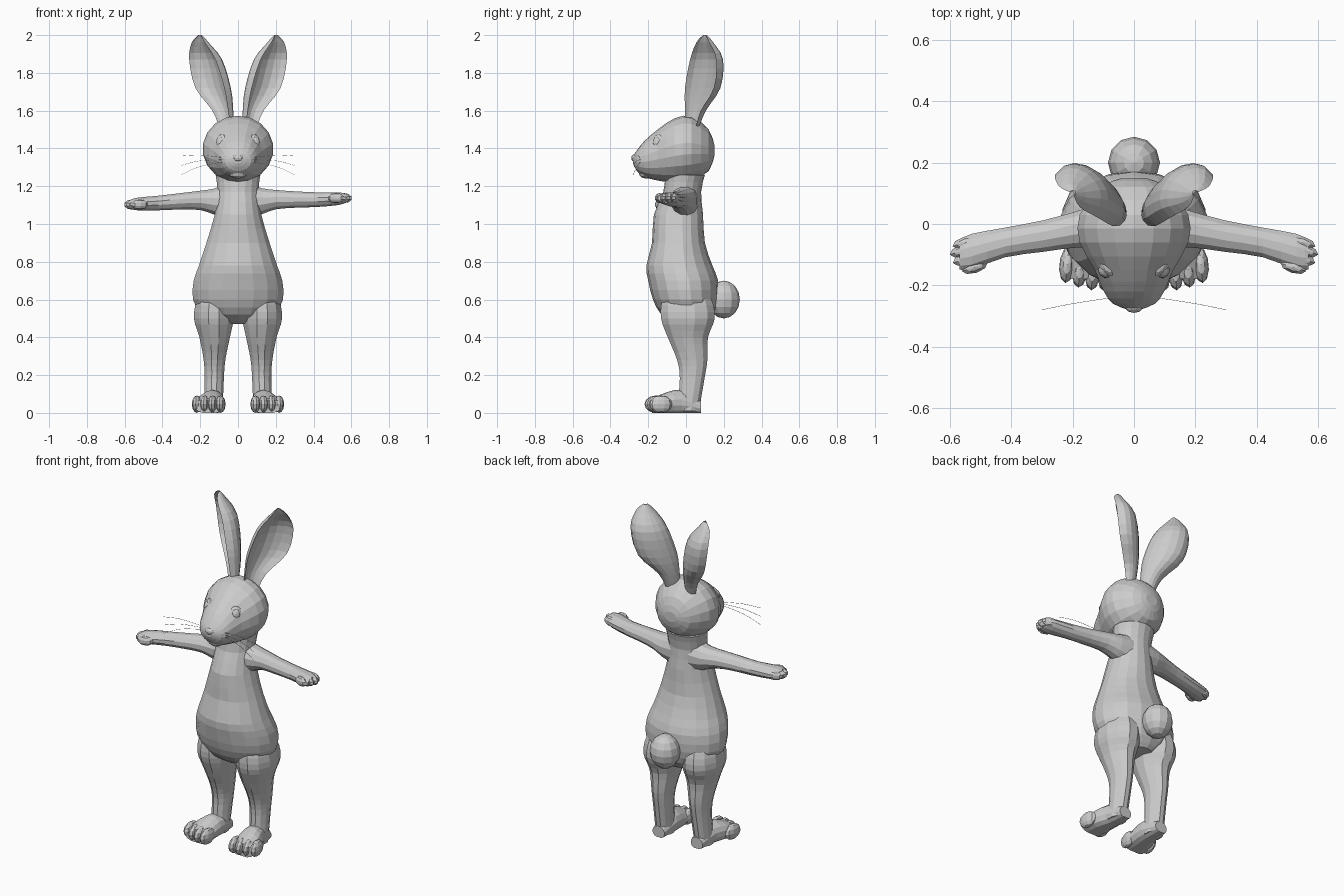
import bpy
import bmesh
import math
from mathutils import Matrix, Vector

default_cube = bpy.data.objects.get("Cube")
if default_cube:
    bpy.data.objects.remove(default_cube, do_unlink=True)

grey = (.6, .6, .6, 1)
fur = bpy.data.materials.new("grey_fur")
fur.use_nodes = True
fur.diffuse_color = grey
fur.node_tree.nodes["Principled BSDF"].inputs["Base Color"].default_value = grey

across, along, up = Matrix.Identity(3)


def finish(name, bm):
    """Turn a bmesh into a fur-coloured object."""
    bmesh.ops.recalc_face_normals(bm, faces=bm.faces)
    mesh = bpy.data.meshes.new(name)
    bm.to_mesh(mesh)
    bm.free()
    mesh.materials.append(fur)
    bpy.context.collection.objects.link(bpy.data.objects.new(name, mesh))


def oval(sides):
    """Points of a unit circle."""
    angles = [math.tau * (i + .5) / sides for i in range(sides)]
    return [(math.cos(angle), math.sin(angle)) for angle in angles]


def refine(rows, steps):
    """Add rows between the given ones along a smooth curve."""
    rows = [Vector(row) for row in rows]
    padded = [rows[0]] + rows + [rows[-1]]
    result = []
    for before, start, end, after in zip(padded, padded[1:], padded[2:], padded[3:]):
        leave, arrive = (end - before) / 2, (after - start) / 2
        for step in range(steps):
            t = step / steps
            ease = t * t * (3 - 2 * t)
            bend = leave * t * (1 - t) ** 2 - arrive * t * t * (1 - t)
            result.append(start.lerp(end, ease) + bend)
    return result + [rows[-1]]


def loft(name, rows, u, v, profile, steps):
    """Skin rows of x, y, z, half size along u, half size along v."""
    bm = bmesh.new()
    rings = []
    for x, y, z, a, b in refine(rows, steps):
        centre = Vector((x, y, z))
        rings.append([bm.verts.new(centre + u * a * p + v * b * q) for p, q in profile])
    for lower, upper in zip(rings, rings[1:]):
        for i in range(len(profile)):
            bm.faces.new((lower[i - 1], lower[i], upper[i], upper[i - 1]))
    bm.faces.new(rings[0])
    bm.faces.new(rings[-1])
    finish(name, bm)


def ball(name, centre, size, turn=0, sides=10):
    """A stretched sphere, turned about the vertical."""
    bm = bmesh.new()
    place = Matrix.Translation(centre) @ Matrix.Rotation(turn, 4, 'Z') @ Matrix.Diagonal((*size, 1))
    bmesh.ops.create_uvsphere(bm, u_segments=sides, v_segments=sides * 2 // 3, radius=1, matrix=place)
    finish(name, bm)


# Torso: height, half width, front, back
torso = [(.47, .08, -.05, .11), (.52, .19, -.13, .15), (.6, .242, -.175, .17), (.7, .238, -.2, .17),
         (.78, .21, -.21, .14), (.9, .17, -.18, .1), (1.05, .125, -.17, .09), (1.17, .11, -.12, .08),
         (1.26, .12, -.11, .1)]
loft("torso", [(0, (front + back) / 2, z, width, (back - front) / 2)
               for z, width, front, back in torso], across, along, oval(18), 2)

# Head from the skull to the muzzle: depth, bottom, top, half width
head = [(.15, 1.36, 1.42, .04), (.12, 1.28, 1.5, .11), (.03, 1.23, 1.57, .18), (-.06, 1.22, 1.56, .18),
        (-.15, 1.23, 1.5, .13), (-.22, 1.25, 1.44, .1), (-.26, 1.28, 1.39, .07), (-.28, 1.32, 1.36, .02)]
loft("head", [(0, y, (bottom + top) / 2, width, (top - bottom) / 2)
              for y, bottom, top, width in head], across, up, oval(18), 2)
ball("nose", (0, -.27, 1.35), (.03, .02, .02))
ball("chin", (0, -.21, 1.27), (.05, .04, .03))

# Tail with its root
ball("tail_root", (0, .16, .6), (.06, .08, .06))
ball("tail", (0, .2, .6), (.085, .085, .1), sides=12)

# Ear cross-section: deep hollow with a raised rim in front, rounded behind
ear_cup = [(p, .6 - 1.1 * q if q > 0 else q) for p, q in oval(16)]

# Foot cross-section: rounded above, flat below
sole = [(p, max(q * 1.2, -1)) for p, q in oval(14)]

for side, s in (("left", 1), ("right", -1)):
    # Ears, opening forward and outward
    ear = [(.06, .03, 1.5, .04, .03), (.08, .05, 1.6, .06, .05), (.13, .09, 1.72, .11, .07),
           (.17, .11, 1.87, .1, .07), (.2, .1, 1.96, .05, .04), (.2, .1, 2, .01, .01)]
    loft(f"{side}_ear", [(s * x, *rest) for x, *rest in ear],
         (s * across + along).normalized(), (s * across - along).normalized(), ear_cup, 3)

    # Eyes, lids and cheek pads
    ball(f"{side}_eyelid", (s * .085, -.145, 1.43), (.04, .023, .045), s * .8, 12)
    ball(f"{side}_eye", (s * .09, -.15, 1.43), (.027, .027, .034), s * .8, 12)
    ball(f"{side}_cheek", (s * .04, -.22, 1.32), (.055, .04, .04), s * .4)

    # Whiskers fanning out from the muzzle
    for i in range(3):
        root, tip = 1.35 - i * .01, 1.36 - i * .05
        path = [(.07, -.24, root), (.2, -.26, (root + tip) / 2 + .01), (.3, -.28, tip)]
        loft(f"{side}_whisker_{i}", [(s * x, y, z, .001, .001) for x, y, z in path],
             along, up, oval(4), 4)

    # Arms, one carried slightly higher than the other
    arm = [(.04, -.01, 1.12, .08, .1), (.13, -.01, 1.12, .07, .07), (.2, -.02, 1.127, .06, .053),
           (.3, -.04, 1.125, .053, .045), (.42, -.06, 1.12, .05, .04), (.53, -.09, 1.12, .06, .035),
           (.57, -.1, 1.12, .05, .025)]
    loft(f"{side}_arm", [(s * x, y, z + s * x * x / 20, a, b) for x, y, z, a, b in arm],
         along, up, oval(12), 2)
    for i in range(4):
        reach = .56 - .01 * (i - 1) ** 2
        ball(f"{side}_finger_{i}", (s * reach, -.06 - i * .027, 1.12 + s * .017),
             (.046, .02, .027), -s * .3, 8)

    # Legs: height, inner, outer, front, back
    leg = [(.68, .08, .16, -.08, .08), (.6, .03, .22, -.13, .14), (.5, .02, .237, -.137, .157),
           (.4, .04, .207, -.1, .12), (.28, .065, .184, -.05, .116), (.18, .073, .178, -.035, .1),
           (.01, .08, .18, -.05, .07)]
    loft(f"{side}_leg", [(s * (inner + outer) / 2, (front + back) / 2, z,
                          (outer - inner) / 2, (back - front) / 2)
                         for z, inner, outer, front, back in leg], across, along, oval(12), 3)

    # Feet with toes: depth, centre, half width, height
    foot = [(.08, .127, .04, .06), (-.02, .13, .06, .11), (-.1, .145, .075, .1), (-.18, .15, .08, .07)]
    loft(f"{side}_foot", [(s * x, y, height / 2, width, height / 2)
                          for y, x, width, height in foot], across, up, sole, 2)
    for i in range(4):
        ball(f"{side}_toe_{i}", (s * (.092 + i * .042), i * i * .003 - .16, .046),
             (.026, .06, .046), s * .1)
